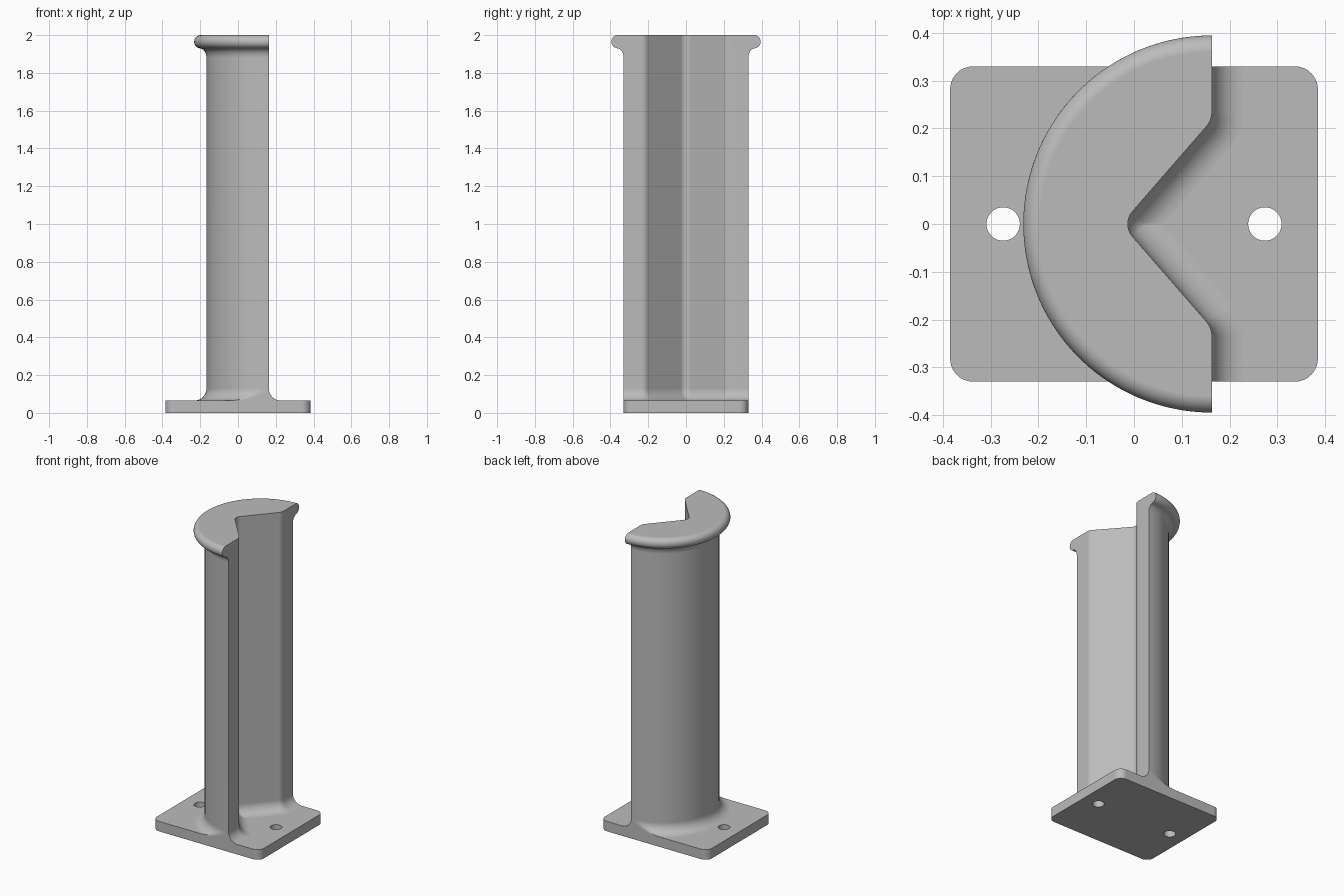
import bpy, bmesh
from math import sin, cos, pi, radians

cube = bpy.data.objects.get("Cube")
if cube:
    bpy.data.objects.remove(cube, do_unlink=True)

PLATE_X, PLATE_Y, PLATE_TOP = 0.385, 0.33, 0.065
FACE_X, RADIUS, HEIGHT = 0.163, 0.33, 2.0
THETA = radians(49)        # notch half angle
APEX = -0.026              # sharp apex of the notch
TIP_R, LIP_R = 0.04, 0.045
FILLET = 0.065

grey = bpy.data.materials.new("plain grey")
grey.use_nodes = True
grey.diffuse_color = (0.5, 0.5, 0.5, 1)
grey.node_tree.nodes["Principled BSDF"].inputs["Base Color"].default_value = (0.5, 0.5, 0.5, 1)


def arc(cx, cy, r, a0, a1, n):
    return [(cx + r * cos(a0 + (a1 - a0) * i / n),
             cy + r * sin(a0 + (a1 - a0) * i / n)) for i in range(n + 1)]


def finish(obj):
    obj.data.materials.clear()
    obj.data.materials.append(grey)
    bpy.ops.object.select_all(action='DESELECT')
    obj.select_set(True)
    bpy.context.view_layer.objects.active = obj
    bpy.ops.object.shade_smooth_by_angle(angle=radians(35))
    mod = obj.modifiers.new("weighted normals", 'WEIGHTED_NORMAL')
    mod.keep_sharp = True


def section(arc_off, cut_off):
    """Column outline: half circle grown by arc_off, flat and notch grown by cut_off."""
    r = RADIUS + arc_off
    pts = arc(FACE_X, 0, r, radians(91), radians(269), 72)
    pts.append((FACE_X + cut_off, -r))
    # Rounded lip between flat face and notch
    cx = FACE_X - LIP_R
    cy = ((cx - APEX) * sin(THETA) + LIP_R) / cos(THETA)
    turn = pi / 2 - THETA
    lower = arc(cx, -cy, LIP_R + cut_off, 0, turn, 6)
    # Rounded inner tip of the notch
    tip_r = max(TIP_R - cut_off, 0.004)
    tip_x = APEX + (cut_off + tip_r) / sin(THETA)
    tip = arc(tip_x, 0, tip_r, pi + turn, pi - turn, 8)
    pts += lower + tip + [(x, -y) for x, y in reversed(lower)]
    pts.append((FACE_X + cut_off, r))
    return pts


# Base plate with rounded corners and two bolt holes
curve = bpy.data.curves.new("base_plate", 'CURVE')
curve.dimensions, curve.fill_mode, curve.extrude = '2D', 'BOTH', PLATE_TOP / 2
corner = 0.048
outline = []
for k, (sx, sy) in enumerate([(1, 1), (-1, 1), (-1, -1), (1, -1)]):
    outline += arc(sx * (PLATE_X - corner), sy * (PLATE_Y - corner), corner,
                   k * pi / 2, (k + 1) * pi / 2, 10)
holes = [arc(s * 0.274, 0, 0.035, 0, 2 * pi, 40)[:-1] for s in (-1, 1)]
for loop in [outline] + holes:
    spline = curve.splines.new('POLY')
    spline.points.add(len(loop) - 1)
    for p, (x, y) in zip(spline.points, loop):
        p.co = (x, y, 0, 1)
    spline.use_cyclic_u = True
plate = bpy.data.objects.new("base_plate", curve)
bpy.context.collection.objects.link(plate)
plate.select_set(True)
bpy.context.view_layer.objects.active = plate
bpy.ops.object.convert(target='MESH')
plate = bpy.context.view_layer.objects.active
bm = bmesh.new()
bm.from_mesh(plate.data)
bmesh.ops.remove_doubles(bm, verts=bm.verts, dist=0.0001)
bmesh.ops.translate(bm, verts=bm.verts, vec=(0, 0, PLATE_TOP / 2))
bmesh.ops.recalc_face_normals(bm, faces=bm.faces)
bm.to_mesh(plate.data)
bm.free()
finish(plate)

# Notched column: stack of (height, arc offset, cut offset)
levels = []
for i in range(11):                       # foot fillet
    a = i / 10 * pi / 2
    off = FILLET * (1 - sin(a))
    levels.append((PLATE_TOP + FILLET * (1 - cos(a)), off, off))
for i in range(7):                        # hollow under the rim
    a = i / 6 * pi / 2
    levels.append((1.88 + 0.05 * sin(a), 0.035 * (1 - cos(a)), 0))
for i in range(13):                       # rounded rim
    a = radians(-75 + 165 * i / 12)
    levels.append((HEIGHT - 0.035 + 0.035 * sin(a), 0.03 + 0.035 * cos(a), 0))

bm = bmesh.new()
rings = []
for z, arc_off, cut_off in levels:
    limit = PLATE_Y if z < 1 else 1       # foot stays within the plate
    rings.append([bm.verts.new((x, max(-limit, min(limit, y)), z))
                  for x, y in section(arc_off, cut_off)])
count = len(rings[0])
for low, high in zip(rings, rings[1:]):
    for i in range(count):
        j = (i + 1) % count
        bm.faces.new((low[i], low[j], high[j], high[i]))
bm.faces.new(rings[-1])
bmesh.ops.recalc_face_normals(bm, faces=bm.faces)
mesh = bpy.data.meshes.new("notched_column")
bm.to_mesh(mesh)
bm.free()
column = bpy.data.objects.new("notched_column", mesh)
bpy.context.collection.objects.link(column)
finish(column)
